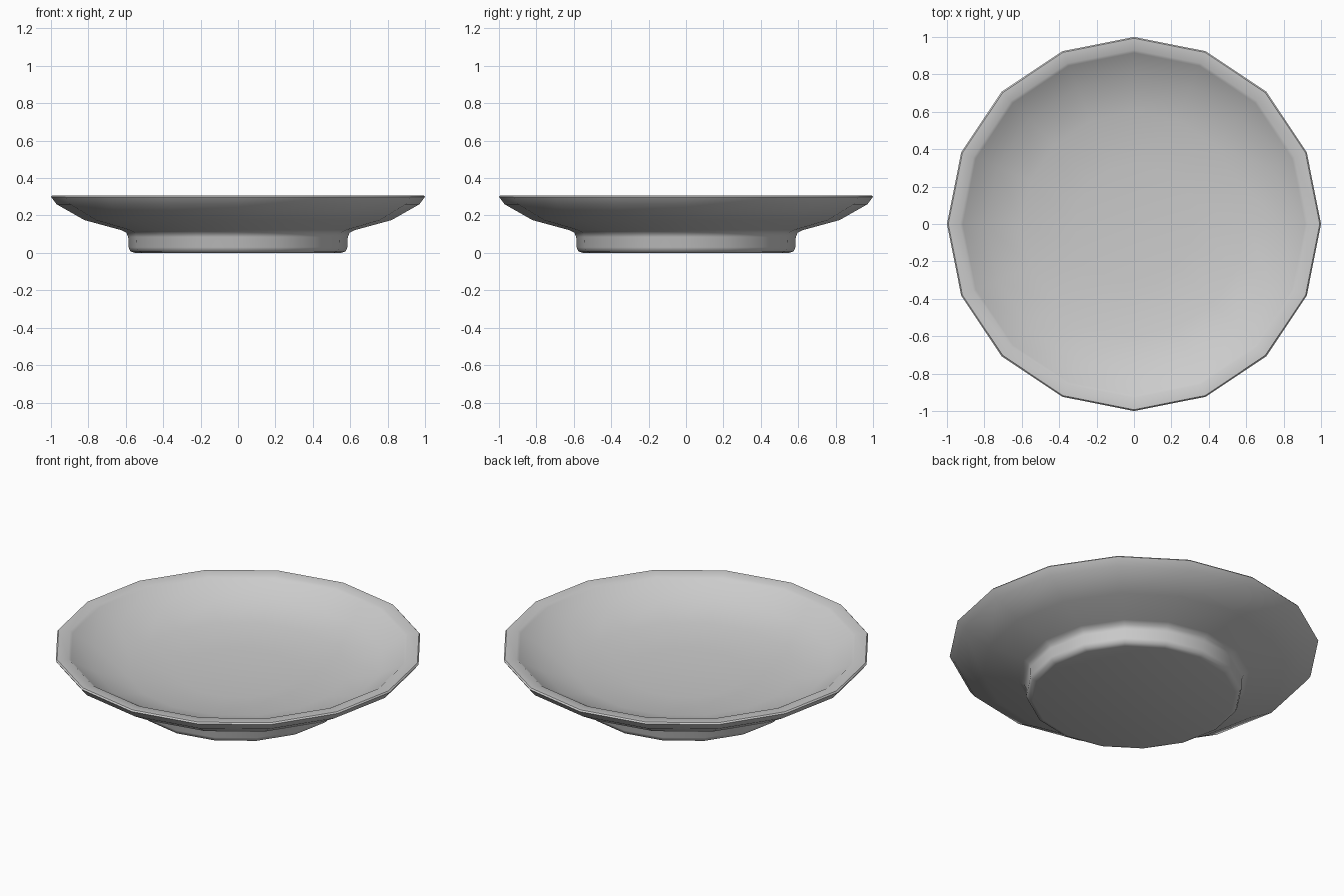
import bpy, bmesh, math

if "Cube" in bpy.data.objects:
    bpy.data.objects.remove(bpy.data.objects["Cube"])

SIDES = 16

# Half section (radius, height): foot, underside, rim, then the shallow dish
profile = [
    (0.55, 0.0), (0.575, 0.008), (0.585, 0.03), (0.587, 0.085), (0.597, 0.108), (0.625, 0.122),
    (0.82, 0.175), (0.97, 0.26), (1.0, 0.30), (0.993, 0.308),
    (0.93, 0.306), (0.915, 0.295), (0.79, 0.222), (0.60, 0.172), (0.32, 0.15),
]

bm = bmesh.new()
rings = []
for r, z in profile:
    rings.append([bm.verts.new((r * math.cos(2 * math.pi * i / SIDES),
                                r * math.sin(2 * math.pi * i / SIDES), z))
                  for i in range(SIDES)])
for a, b in zip(rings, rings[1:]):
    for i in range(SIDES):
        j = (i + 1) % SIDES
        bm.faces.new((a[i], a[j], b[j], b[i]))

# Flat base and dish centre
bm.faces.new(list(reversed(rings[0])))
centre = bm.verts.new((0, 0, 0.144))
for i in range(SIDES):
    bm.faces.new((rings[-1][i], rings[-1][(i + 1) % SIDES], centre))
bmesh.ops.recalc_face_normals(bm, faces=bm.faces[:])

mesh = bpy.data.meshes.new("plate")
bm.to_mesh(mesh)
bm.free()
plate = bpy.data.objects.new("plate", mesh)
bpy.context.collection.objects.link(plate)

# Smooth surfaces, crisp where the section turns sharply
bpy.context.view_layer.objects.active = plate
plate.select_set(True)
bpy.ops.object.shade_smooth_by_angle(angle=math.radians(50))
